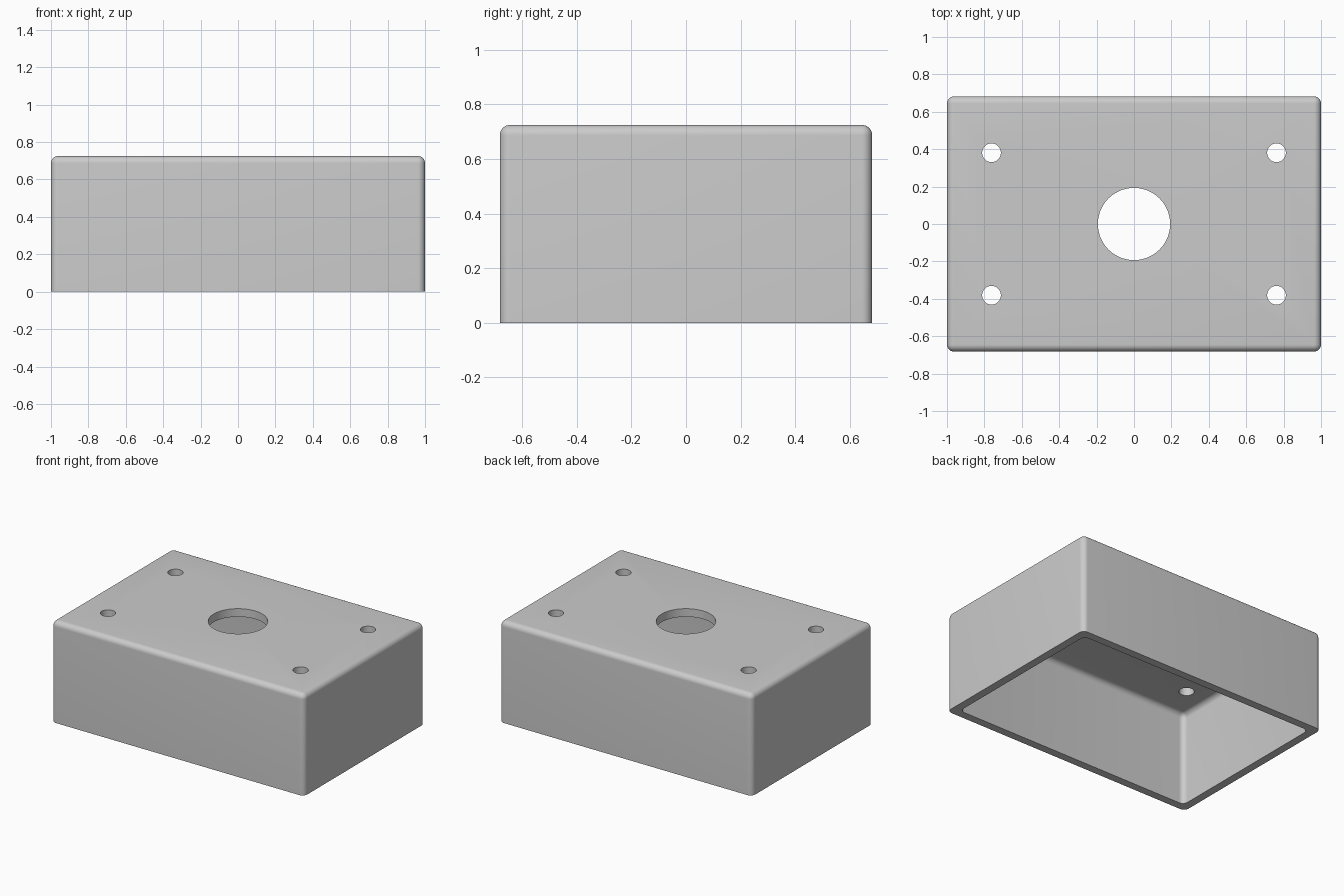
import bpy
import bmesh
from mathutils import Matrix, Vector

old = bpy.data.objects.get("Cube")
if old:
    bpy.data.objects.remove(old, do_unlink=True)

LENGTH, DEPTH, HEIGHT = 2.0, 1.365, 0.725
WALL, RADIUS = 0.058, 0.038

grey = bpy.data.materials.new("plain grey")
grey.use_nodes = True
colour = (0.6, 0.6, 0.6, 1)
grey.diffuse_color = colour
grey.node_tree.nodes["Principled BSDF"].inputs["Base Color"].default_value = colour


def make_object(name, bm):
    mesh = bpy.data.meshes.new(name)
    bm.to_mesh(mesh)
    bm.free()
    obj = bpy.data.objects.new(name, mesh)
    bpy.context.collection.objects.link(obj)
    mesh.materials.append(grey)
    return obj


def rounded_block(name, size, bottom, top):
    """Block with every edge rounded except those around its base."""
    bm = bmesh.new()
    bmesh.ops.create_cube(bm, size=1)
    bmesh.ops.scale(bm, vec=(size[0], size[1], top - bottom), verts=bm.verts)
    bmesh.ops.translate(bm, vec=(0, 0, (top + bottom) / 2), verts=bm.verts)
    edges = [e for e in bm.edges if max(v.co.z for v in e.verts) > top - 0.01]
    bmesh.ops.bevel(bm, geom=edges, offset=RADIUS, segments=8,
                    profile=0.5, affect='EDGES')
    return make_object(name, bm)


def hole_cutter(name, x, y, radius, sides):
    bm = bmesh.new()
    bmesh.ops.create_cone(bm, cap_ends=True, segments=sides, radius1=radius,
                          radius2=radius, depth=0.3,
                          matrix=Matrix.Translation(Vector((x, y, HEIGHT))))
    return make_object(name, bm)


# Outer shell, hollow interior and the holes through the top
box = rounded_block("open_box", (LENGTH, DEPTH), 0, HEIGHT)
cutters = [
    rounded_block("cavity_cutter", (LENGTH - 2 * WALL, DEPTH - 2 * WALL),
                  -0.2, HEIGHT - WALL),
    hole_cutter("centre_hole_cutter", 0, 0, 0.193, 96),
]
for x in (-0.762, 0.762):
    for y in (-0.381, 0.381):
        cutters.append(hole_cutter("screw_hole_cutter", x, y, 0.05, 48))

bpy.ops.object.select_all(action='DESELECT')
box.select_set(True)
bpy.context.view_layer.objects.active = box
for cutter in cutters:
    cut = box.modifiers.new("cut", 'BOOLEAN')
    cut.operation = 'DIFFERENCE'
    cut.solver = 'EXACT'
    cut.object = cutter
    bpy.ops.object.modifier_apply(modifier=cut.name)
    bpy.data.objects.remove(cutter, do_unlink=True)

bpy.ops.object.shade_smooth_by_angle(angle=0.6)
